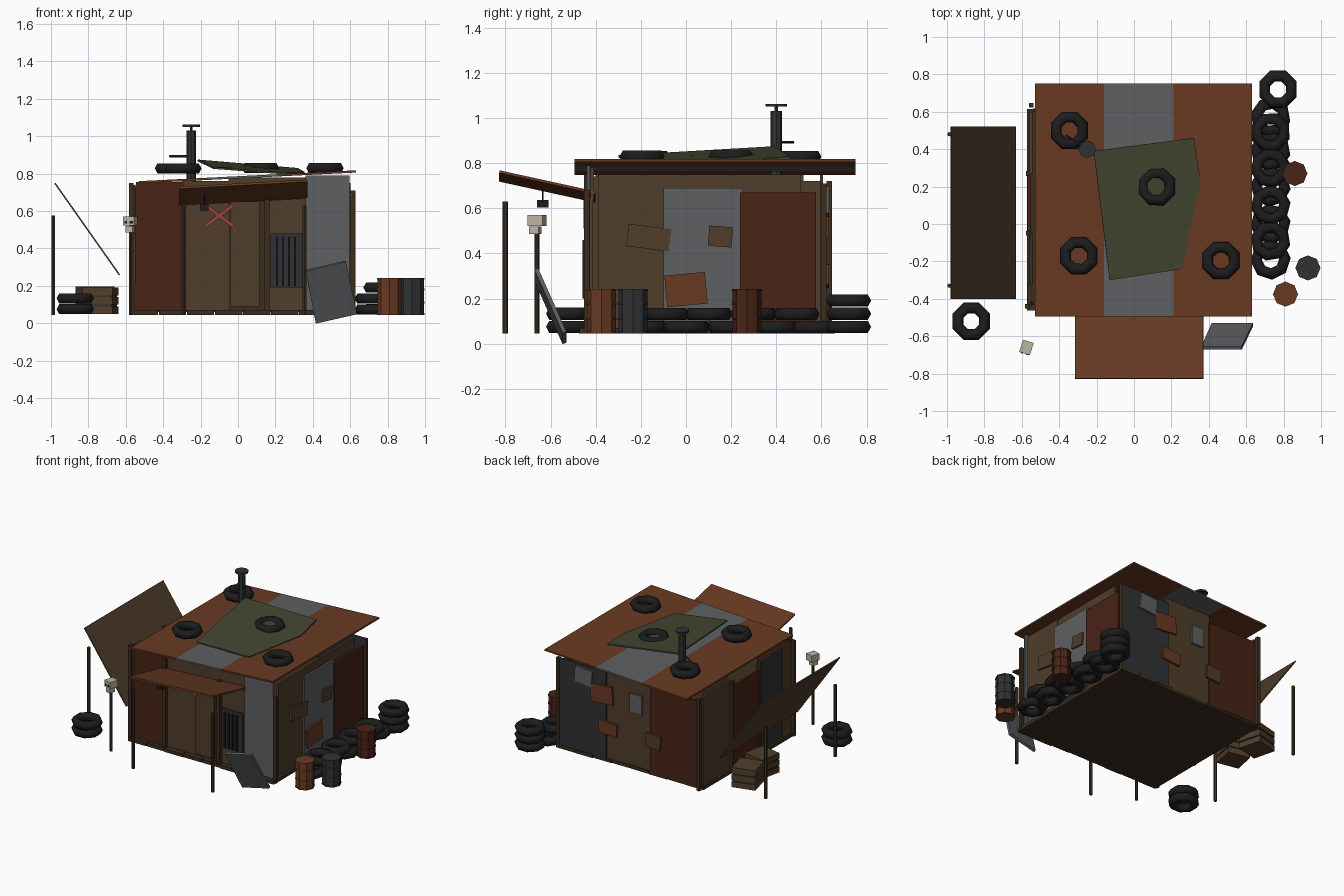
import bpy, bmesh, math, random
from mathutils import Vector, Euler

if "Cube" in bpy.data.objects:
    bpy.data.objects.remove(bpy.data.objects["Cube"])

random.seed(4)
G = 0.045  # ground level


def mat(name, *rgb):
    m = bpy.data.materials.new(name)
    m.diffuse_color = (*rgb, 1)
    m.use_nodes = True
    m.node_tree.nodes["Principled BSDF"].inputs["Base Color"].default_value = m.diffuse_color
    return m


RUST = mat("rust", .14, .042, .016)
DRUST = mat("dark_rust", .065, .017, .008)
WOOD = mat("wood", .08, .047, .024)
DWOOD = mat("dark_wood", .045, .027, .014)
STEEL = mat("steel", .11, .115, .12)
DSTEEL = mat("dark_steel", .03, .031, .033)
RUBBER = mat("rubber", .012, .012, .013)
TARP = mat("tarp", .055, .06, .03)
BONE = mat("bone", .5, .46, .37)
RED = mat("red_paint", .3, .06, .04)


def finish(name, bm, m, smooth=False):
    bmesh.ops.recalc_face_normals(bm, faces=bm.faces)
    for f in bm.faces:
        f.smooth = smooth
    me = bpy.data.meshes.new(name)
    bm.to_mesh(me)
    bm.free()
    me.materials.append(m)
    ob = bpy.data.objects.new(name, me)
    bpy.context.collection.objects.link(ob)
    return ob


def box(name, c, s, m, rot=(0, 0, 0)):
    bm = bmesh.new()
    bmesh.ops.create_cube(bm, size=1)
    r = Euler(rot).to_matrix()
    for v in bm.verts:
        v.co = Vector(c) + r @ Vector([a * b for a, b in zip(v.co, s)])
    return finish(name, bm, m)


def rod(name, a, b, r, m, n=8):
    a, b = Vector(a), Vector(b)
    bm = bmesh.new()
    bmesh.ops.create_cone(bm, cap_ends=True, segments=n, radius1=r, radius2=r, depth=(b - a).length)
    q = (b - a).to_track_quat('Z', 'Y')
    for v in bm.verts:
        v.co = (a + b) / 2 + q @ v.co
    return finish(name, bm, m)


def plate(name, pts, t, m):
    # flat polygon thickened downwards along its normal
    bm = bmesh.new()
    pts = [Vector(p) for p in pts]
    n = (pts[1] - pts[0]).cross(pts[2] - pts[0]).normalized() * t
    top = [bm.verts.new(p) for p in pts]
    bot = [bm.verts.new(p - n) for p in pts]
    bm.faces.new(top)
    bm.faces.new(bot[::-1])
    for i in range(len(pts)):
        j = (i + 1) % len(pts)
        bm.faces.new((top[i], bot[i], bot[j], top[j]))
    return finish(name, bm, m)


def tyre(name, x, y, z, turn=.39, R=.077, r=.031):
    # eight-sided ring with six-sided cross-section
    bm = bmesh.new()
    rings = []
    for i in range(8):
        a = turn + i * math.pi / 4
        rings.append([bm.verts.new((x + (R + r * math.cos(b)) * math.cos(a),
                                    y + (R + r * math.cos(b)) * math.sin(a), z + r * math.sin(b)))
                      for b in [k * math.pi / 3 for k in range(6)]])
    for i in range(8):
        p, q = rings[i], rings[(i + 1) % 8]
        for k in range(6):
            bm.faces.new((p[k], q[k], q[(k + 1) % 6], p[(k + 1) % 6]))
    return finish(name, bm, RUBBER, True)


def panel(name, side, u0, u1, z0, z1, m, out=0, tilt=0, t=.015):
    # wall sheet on one side; u runs along the wall
    u, z, w, h = (u0 + u1) / 2, (z0 + z1) / 2, u1 - u0, z1 - z0
    if side in "fb":
        y = -.42 - out if side == "f" else .6 + out
        return box(name, (u, y, z), (w, t, h), m, (0, tilt, 0))
    x = -.55 - out if side == "l" else .595 + out
    return box(name, (x, u, z), (t, w, h), m, (tilt, 0, 0))


# Floor planks
for i in range(8):
    box("floor_plank", (-.5 + i * .15, .075, .057), (.146, 1.09 + random.uniform(-.02, .01), .025), DWOOD)

# Corner and wall posts
for x, y, h in [(-.57, -.44, .75), (.615, -.44, .68), (-.55, .635, .72), (.615, .61, .71),
                (-.29, -.44, .72), (.155, -.44, .68), (-.565, .27, .72), (-.565, -.05, .74)]:
    box("wall_post", (x, y, (G + h) / 2), (.025, .025, h - G), DWOOD)

# Front wall: sheets, door, grille and painted cross
panel("front_rust_sheet", "f", -.55, -.29, .065, .755, DRUST, .005, .01)
panel("front_boards", "f", -.30, -.05, .065, .76, WOOD)
panel("front_header", "f", -.05, .37, .64, .78, WOOD, -.005)
panel("door_surround", "f", -.06, .16, .065, .65, DWOOD)
panel("door", "f", -.04, .115, .09, .65, WOOD, .018)
panel("window_board", "f", .16, .37, .065, .65, WOOD, 0)
panel("window_plate", "f", .175, .345, .19, .48, DSTEEL, .014)
for i in range(4):
    panel("window_bar", "f", .203 + i * .032, .213 + i * .032, .2, .46, RUBBER, .03)
panel("front_steel_sheet", "f", .36, .595, .055, .79, STEEL, .012)
for s in (1, -1):
    box("painted_cross", (-.10, -.45, .575), (.19, .01, .02), RED, (0, s * .65, 0))

# Right wall with patches
panel("right_boards", "r", -.39, -.08, .07, .75, WOOD)
panel("right_steel_sheet", "r", -.10, .25, .10, .69, STEEL, .012)
panel("right_top_board", "r", -.1, .51, .67, .75, WOOD, -.005)
panel("right_rust_sheet", "r", .24, .575, .055, .67, DRUST, .02)
panel("right_patch", "r", -.26, -.07, .42, .52, WOOD, .018, -.13)
panel("right_patch", "r", .10, .205, .43, .52, WOOD, .025, -.08)
panel("right_rust_patch", "r", -.09, .09, .17, .31, RUST, .025, .09)

# Back wall with patches
panel("back_steel_sheet", "b", .22, .6, .06, .71, DSTEEL, .012)
panel("back_boards", "b", -.15, .23, .06, .75, WOOD)
panel("back_rust_sheet", "b", -.54, -.14, .06, .69, DRUST, .01)
for u, z, w, h, m in [(.25, .54, .18, .13, RUST), (.2, .30, .15, .09, RUST), (-.03, .54, .1, .14, STEEL),
                      (-.17, .30, .12, .1, WOOD), (.4, .63, .14, .12, STEEL)]:
    panel("back_patch", "b", u - w / 2, u + w / 2, z - h / 2, z + h / 2, m, .025, random.uniform(-.15, .15))

# Left wall
panel("left_boards", "l", .27, .6, .06, .72, WOOD, 0)
panel("left_rust_sheet", "l", -.06, .28, .06, .68, DRUST, .012)
panel("left_steel_sheet", "l", -.33, -.05, .06, .73, DSTEEL)
panel("left_end_boards", "l", -.42, -.32, .06, .74, WOOD, .008)

# Roof sheets


def roof_z(x):
    return .786 + .05 * x


for x0, x1, m in [(-.53, -.16, RUST), (-.16, .21, STEEL), (.21, .63, RUST)]:
    plate("roof_sheet", [(x0, -.495, roof_z(x0)), (x1, -.495, roof_z(x1)),
                         (x1, .75, roof_z(x1)), (x0, .75, roof_z(x0))], .012, m)
plate("roof_tarp", [(-.215, .39, .875), (-.13, -.30, .835), (.26, -.24, .805),
                    (.355, .23, .81), (.32, .46, .83)], .01, TARP)
for x, y, z in [(-.345, .5, .828), (.12, .2, .83), (-.295, -.17, .827), (.465, -.195, .829)]:
    tyre("roof_tyre", x, y, z)

# Chimney with cap and brace
rod("chimney_pipe", (-.25, .4, .74), (-.25, .4, 1.03), .026, DSTEEL)
rod("chimney_cap_stem", (-.25, .4, 1.02), (-.25, .4, 1.055), .007, DSTEEL)
rod("chimney_cap", (-.25, .4, 1.05), (-.25, .4, 1.062), .047, DSTEEL)
rod("chimney_brace", (-.25, .4, .893), (-.365, .475, .893), .006, DSTEEL)

# Front awning, posts and hanging lamp
plate("awning", [(-.315, -.825, .73), (.37, -.825, .768), (.37, -.4, .675), (-.315, -.4, .637)], .012, RUST)
for x in (-.295, .355):
    rod("awning_post", (x, -.8, G), (x, -.8, .63), .012, DWOOD, 6)
box("hanging_lamp", (-.18, -.635, .62), (.045, .05, .032), RUBBER)
rod("lamp_cord", (-.18, -.635, .63), (-.18, -.635, .69), .003, RUBBER, 4)

# Pole with skull
rod("skull_pole", (-.575, -.66, G), (-.575, -.66, .49), .01, DWOOD, 6)
box("skull_cranium", (-.575, -.66, .546), (.06, .068, .048), BONE, (0, 0, -.3))
box("skull_jaw", (-.576, -.668, .503), (.04, .045, .034), BONE, (0, 0, -.3))
for dx in (-.014, .014):
    box("skull_eye", (-.585 + dx, -.692 - dx * .3, .54), (.014, .008, .014), RUBBER, (0, 0, -.3))

# Side lean-to board and its posts
plate("lean_to_board", [(-.975, -.4, .75), (-.63, -.4, .26), (-.63, .52, .26), (-.975, .52, .75)], .008, WOOD)
for y in (-.33, .48):
    rod("lean_to_post", (-.988, y, G), (-.988, y, .575), .012, DWOOD, 6)

# Slatted crates
for x, y, a, s in [(-.765, .37, .25, .155), (-.735, .16, -.2, .15)]:
    box("crate_core", (x, y, G + s / 2), (s, s, s - .01), DWOOD, (0, 0, a))
    for k in range(3):
        box("crate_slats", (x, y, G + s * (k + .5) / 3), (s + .015, s + .015, s / 3 - .009), WOOD, (0, 0, a))

# Ground tyres: wall row, rear stack, front stack
for y in (-.19, 0, .2, .39, .57):
    tyre("wall_tyre", .73, y, G + .028, random.uniform(0, .7))
for y in (-.09, .1, .3, .49):
    tyre("wall_tyre", .73, y, G + .086, random.uniform(0, .7))
for k in range(3):
    tyre("rear_stack_tyre", .77, .72, G + .03 + k * .058)
for k in range(2):
    tyre("front_stack_tyre", -.87, -.52, G + .03 + k * .058)

# Barrels with rim hoops
for x, y, m in [(.86, .27, DRUST), (.81, -.375, RUST), (.93, -.235, DSTEEL)]:
    rod("barrel", (x, y, G), (x, y, .243), .064, m)
    for z in (.05, .11, .18, .238):
        rod("barrel_hoop", (x, y, z - .005), (x, y, z + .005), .067, m)

# Loose steel sheet
plate("loose_sheet", [(.36, -.655, .285), (.415, -.53, .005), (.635, -.53, .055), (.575, -.655, .335)],
      -.018, STEEL)
